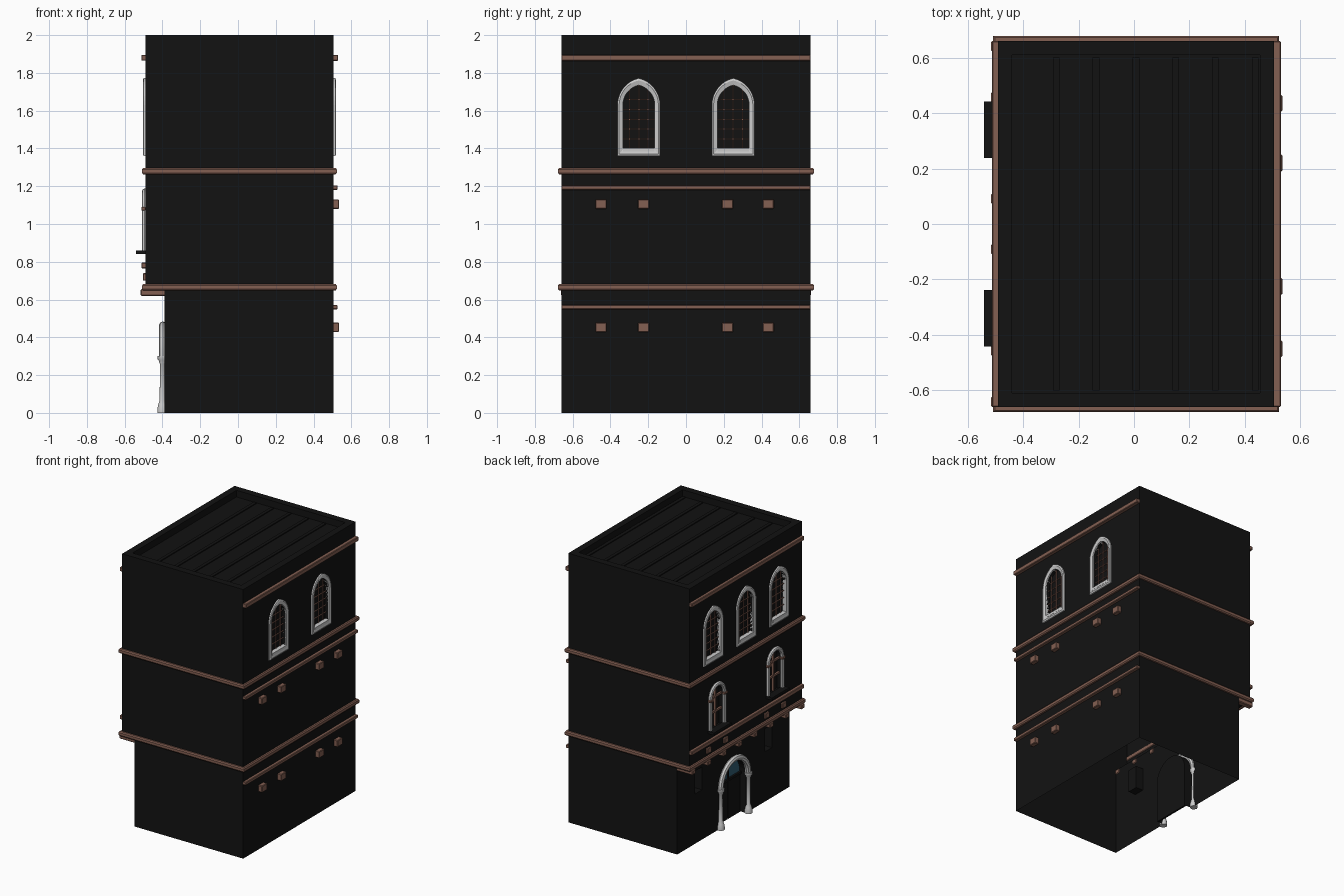
import bpy, bmesh, math
from mathutils import Matrix, Vector

if "Cube" in bpy.data.objects:
    bpy.data.objects.remove(bpy.data.objects["Cube"])

BACK, FRONT, BASE = 0.505, -0.49, -0.39   # wall planes: back, street side, street side ground floor


def material(name, rgb):
    m = bpy.data.materials.new(name)
    m.diffuse_color = (*rgb, 1)
    m.use_nodes = True
    m.node_tree.nodes["Principled BSDF"].inputs["Base Color"].default_value = m.diffuse_color
    return m


WALL = material("dark_wall", (0.006, 0.006, 0.006))
BROWN = material("brown_stone", (0.23, 0.115, 0.085))
GLASS = material("blue_glass", (0.03, 0.11, 0.17))


def finish(name, bm, mat=None, smooth=False):
    bmesh.ops.recalc_face_normals(bm, faces=bm.faces)
    me = bpy.data.meshes.new(name)
    bm.to_mesh(me)
    bm.free()
    ob = bpy.data.objects.new(name, me)
    bpy.context.collection.objects.link(ob)
    if mat:
        me.materials.append(mat)
    if smooth:
        bpy.context.view_layer.objects.active = ob
        ob.select_set(True)
        bpy.ops.object.shade_smooth_by_angle(angle=math.radians(40))
        ob.select_set(False)
    return ob


def boxes(name, items, mat=None, bevel=0):
    """items: (x0, x1, y0, y1, z0, z1)"""
    bm = bmesh.new()
    for x0, x1, y0, y1, z0, z1 in items:
        m = Matrix.Translation(((x0 + x1) / 2, (y0 + y1) / 2, (z0 + z1) / 2))
        bmesh.ops.create_cube(bm, size=1, matrix=m @ Matrix.Diagonal((abs(x1 - x0), y1 - y0, z1 - z0, 1)))
    if bevel:
        bmesh.ops.bevel(bm, geom=bm.edges[:], offset=bevel, segments=1, affect='EDGES')
    return finish(name, bm, mat)


def loft(bm, loops, caps=False, closed=True):
    rows = [[bm.verts.new(p) for p in lp] for lp in loops]
    for a, b in zip(rows, rows[1:]):
        n = len(a)
        for i in range(n if closed else n - 1):
            bm.faces.new((a[i], a[(i + 1) % n], b[(i + 1) % n], b[i]))
    if caps:
        bm.faces.new(rows[0])
        bm.faces.new(rows[-1])


def arch(u, w, z0, zs, h, n=8):
    """Outline (y, z) of an opening with a round or pointed head of rise h."""
    R = (w * w + h * h) / (2 * w)
    top = math.acos((R - w) / R)
    arc = [(w - R + R * math.cos(top * i / n), zs + R * math.sin(top * i / n)) for i in range(n + 1)]
    return ([(u - w, z0), (u + w, z0)] + [(u + y, z) for y, z in arc]
            + [(u - y, z) for y, z in arc[-2::-1]])


def at(x, outline):
    return [Vector((x, y, z)) for y, z in outline]


# placements: (wall x, outward direction, y)
upper = [(BACK, 1, -0.25), (BACK, 1, 0.25)] + [(FRONT, -1, y) for y in (-0.385, 0, 0.385)]
middle = [-0.34, 0.34]

# wall body: jettied profile extruded along y
profile = [(BASE, 0), (BACK, 0), (BACK, 2), (FRONT, 2), (FRONT, 0.655), (BASE, 0.655)]
bm = bmesh.new()
loft(bm, [[Vector((x, y, z)) for x, z in profile] for y in (-0.66, 0.66)], caps=True)
body = finish("building_walls", bm, WALL)

# pockets for windows, door, niches and the sunken roof
bm = bmesh.new()
for x, s, y in upper:
    o = arch(y, 0.084, 1.395, 1.63, 0.105)
    loft(bm, [at(x + s * 0.05, o), at(x - s * 0.025, o)], caps=True)
for y in middle:
    o = arch(y, 0.07, 0.85, 1.09, 0.07)
    loft(bm, [at(FRONT - 0.05, o), at(FRONT + 0.03, o)], caps=True)
o = arch(0, 0.148, -0.02, 0.30, 0.148)
loft(bm, [at(BASE - 0.03, o), at(BASE + 0.06, o)], caps=True)
for y in (-0.41, 0.41):
    o = [(y - 0.04, 0.37), (y + 0.04, 0.37), (y + 0.04, 0.54), (y - 0.04, 0.54)]
    loft(bm, [at(BASE - 0.03, o), at(BASE + 0.06, o)], caps=True)
o = [(-0.61, 1.95), (0.61, 1.95), (0.61, 2.1), (-0.61, 2.1)]
loft(bm, [at(FRONT + 0.05, o), at(BACK - 0.05, o)], caps=True)
cutter = finish("opening_cutter", bm)
cutter.hide_render = True
mod = body.modifiers.new("openings", 'BOOLEAN')
mod.object, mod.operation, mod.solver = cutter, 'DIFFERENCE', 'EXACT'
bpy.context.view_layer.objects.active = body
bpy.ops.object.modifier_apply(modifier=mod.name)
bpy.data.objects.remove(cutter)

# the shell is open underneath
bm = bmesh.new()
bm.from_mesh(body.data)
low = [f for f in bm.faces if all(v.co.z < 1e-4 for v in f.verts)]
bmesh.ops.delete(bm, geom=low, context='FACES')
bm.to_mesh(body.data)
bm.free()

# low roof ribs
boxes("roof_ribs", [(x - 0.012, x + 0.012, -0.6, 0.6, 1.945, 1.957)
                    for x in (-0.28, -0.137, 0.007, 0.15, 0.293, 0.437)], WALL)

# string courses that wrap the whole building
for name, z in (("lower_string_course", 0.665), ("upper_string_course", 1.28)):
    bm = bmesh.new()
    loops = []
    for d, h in ((0, -0.017), (0.012, -0.017), (0.018, -0.009), (0.018, 0.009), (0.012, 0.017), (0, 0.017)):
        a, b, c = FRONT - d, BACK + d, 0.66 + d
        loops.append([Vector((x, y, z + h)) for x, y in ((a, -c), (b, -c), (b, c), (a, c))])
    loft(bm, loops)
    finish(name, bm, BROWN)

# straight bands on the two long sides
boxes("back_bands", [(BACK - 0.005, BACK + d, -0.66, 0.66, z - h, z + h)
                     for z, d, h in ((1.88, 0.025, 0.016), (1.193, 0.022, 0.012), (0.56, 0.022, 0.012))],
      BROWN, 0.004)
boxes("front_bands", [(FRONT - 0.022, FRONT + 0.005, -0.66, 0.66, z - 0.015, z + 0.015)
                      for z in (1.88, 0.78)], BROWN, 0.004)

# small projecting blocks
boxes("back_blocks", [(BACK - 0.005, BACK + 0.03, y - 0.03, y + 0.03, z - 0.025, z + 0.025)
                      for z in (1.105, 0.453) for y in (-0.45, -0.225, 0.22, 0.435)], BROWN, 0.004)
boxes("front_blocks", [(FRONT - 0.014, FRONT + 0.005, y - 0.025, y + 0.025, 0.7, 0.74)
                       for y in (-0.44, -0.24, 0.24, 0.44)], BROWN, 0.004)
boxes("jetty_joists", [(FRONT - 0.025, BASE + 0.005, y - 0.02, y + 0.02, 0.62, 0.655)
                       for y in [(-3.5 + i) * 0.183 for i in range(8)]], BROWN, 0.005)

# pointed windows: chamfered frame, sill and lattice
bm = bmesh.new()
sills, bars = [], []
for x, s, y in upper:
    outer = arch(y, 0.113, 1.36, 1.63, 0.142)
    mid = arch(y, 0.104, 1.37, 1.63, 0.13)
    inner = arch(y, 0.084, 1.395, 1.63, 0.105)
    loft(bm, [at(x, outer), at(x + s * 0.01, outer), at(x + s * 0.014, mid),
              at(x + s * 0.008, inner), at(x - s * 0.025, inner)])
    sills.append((x - s * 0.02, x + s * 0.012, y - 0.083, y + 0.083, 1.383, 1.402))
    g0, g1, t = x - s * 0.02, x - s * 0.014, 0.0025
    R = (0.084 ** 2 + 0.105 ** 2) / (2 * 0.084)
    for u in (-0.05, 0, 0.05):
        top = 1.63 + math.sqrt(R * R - (abs(u) + R - 0.084) ** 2)
        bars.append((g0, g1, y + u - t, y + u + t, 1.395, top))
    for k in range(5):
        w = 0.084 if k < 4 else 0.068
        z = 1.45 + 0.052 * k
        bars.append((g0, g1, y - w, y + w, z - t, z + t))
finish("pointed_window_frames", bm)
boxes("pointed_window_sills", sills)
boxes("pointed_window_lattice", bars, BROWN)


def tube(bm, x, y, w, z0, zs, r, n=12, sides=8):
    """Round arch of tube section standing on two legs."""
    path = [((w, z0), 0)] + [((w * math.cos(a), zs + w * math.sin(a)), a)
                             for a in (math.pi * i / n for i in range(n + 1))] + [((-w, z0), math.pi)]
    loops = []
    for (u, z), a in path:
        loops.append([Vector((x + r * math.sin(b), y + u + r * math.cos(b) * math.cos(a),
                              z + r * math.cos(b) * math.sin(a)))
                      for b in (2 * math.pi * k / sides for k in range(sides))])
    loft(bm, loops, caps=True)


# round-headed windows on the middle floor
bm = bmesh.new()
caps, sills, bars = [], [], []
for y in middle:
    tube(bm, FRONT - 0.004, y, 0.083, 0.86, 1.09, 0.015)
    caps += [(FRONT - 0.022, FRONT, y + u - 0.02, y + u + 0.02, 1.072, 1.09) for u in (-0.083, 0.083)]
    sills.append((FRONT - 0.05, FRONT + 0.005, y - 0.102, y + 0.102, 0.842, 0.86))
    g0, g1 = FRONT + 0.005, FRONT + 0.02
    bars += [(g0, g1, y - 0.007, y + 0.007, 0.86, 1.155)]
    bars += [(g0, g1, y - 0.07, y + 0.07, z - 0.007, z + 0.007) for z in (0.97, 1.08)]
finish("round_window_frames", bm, None, True)
boxes("round_window_capitals", caps, BROWN, 0.003)
boxes("round_window_sills", sills, WALL)
boxes("round_window_bars", bars, BROWN)

# doorway: arch and turned columns
bm = bmesh.new()
tube(bm, BASE - 0.008, 0, 0.163, 0.30, 0.30, 0.021, 16)
finish("door_arch", bm, None, True)
turned = [(0.027, 0), (0.027, 0.02), (0.022, 0.045), (0.015, 0.065), (0.013, 0.26),
          (0.018, 0.268), (0.018, 0.275), (0.026, 0.285), (0.026, 0.302)]
bm = bmesh.new()
for y in (-0.163, 0.163):
    loft(bm, [[Vector((BASE - 0.01 + r * math.cos(a), y + r * math.sin(a), z))
               for a in (math.tau * k / 10 for k in range(10))] for r, z in turned], caps=True)
finish("door_columns", bm, None, True)

# fanlight, door leaves and glazing bars
bm = bmesh.new()
loft(bm, [at(BASE + 0.05, arch(0, 0.146, 0.298, 0.30, 0.146)),
          at(BASE + 0.058, arch(0, 0.146, 0.298, 0.30, 0.146))], caps=True)
finish("door_fanlight", bm, GLASS)
boxes("door_leaves", [(BASE + 0.045, BASE + 0.058, y - 0.07, y + 0.07, 0, 0.285) for y in (-0.073, 0.073)], WALL)
boxes("door_bars", [(BASE + 0.035, BASE + 0.055, -0.146, 0.146, 0.285, 0.302),
                    (BASE + 0.04, BASE + 0.055, -0.006, 0.006, 0.3, 0.445)], WALL)
